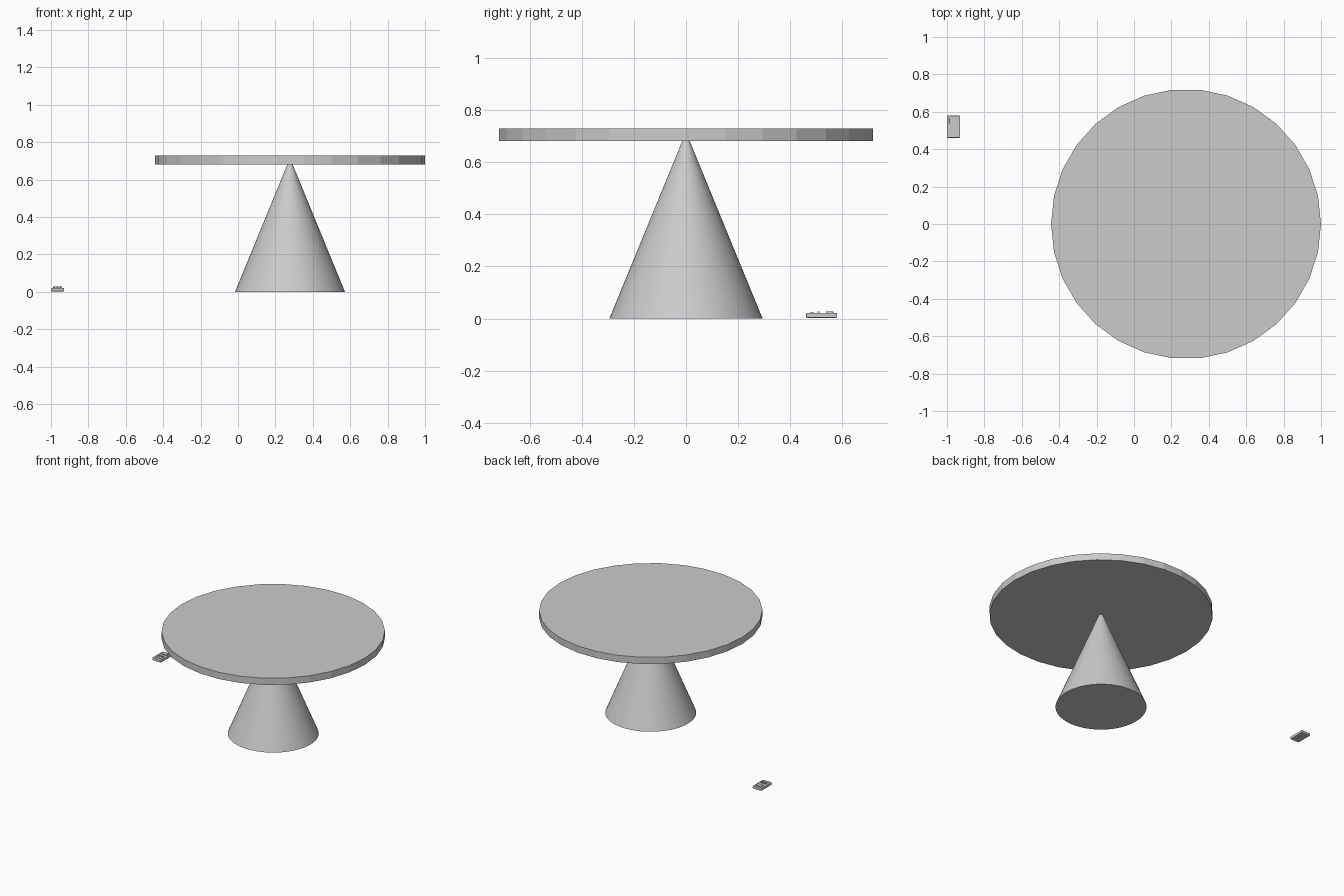
import bpy, bmesh, math

if "Cube" in bpy.data.objects:
    bpy.data.objects.remove(bpy.data.objects["Cube"])

CX = 0.278  # table axis


def frustum(name, sides, r0, r1, z0, z1, x=0.0, y=0.0, smooth=False):
    """Capped frustum with its first vertex on +x."""
    bm = bmesh.new()
    rings = []
    for r, z in ((r0, z0), (r1, z1)):
        rings.append([bm.verts.new((r * math.cos(2 * math.pi * i / sides),
                                    r * math.sin(2 * math.pi * i / sides), z))
                      for i in range(sides)])
    lo, hi = rings
    for i in range(sides):
        j = (i + 1) % sides
        f = bm.faces.new((lo[i], lo[j], hi[j], hi[i]))
        f.smooth = smooth
    bm.faces.new(lo[::-1])
    bm.faces.new(hi)
    me = bpy.data.meshes.new(name)
    bm.to_mesh(me)
    bm.free()
    ob = bpy.data.objects.new(name, me)
    ob.location = (x, y, 0)
    bpy.context.collection.objects.link(ob)
    return ob


def box(name, x, y, z0, z1, sx, sy, bevel=0.0):
    bm = bmesh.new()
    bmesh.ops.create_cube(bm, size=1)
    bmesh.ops.scale(bm, vec=(sx, sy, z1 - z0), verts=bm.verts)
    me = bpy.data.meshes.new(name)
    bm.to_mesh(me)
    bm.free()
    ob = bpy.data.objects.new(name, me)
    ob.location = (x, y, (z0 + z1) / 2)
    bpy.context.collection.objects.link(ob)
    if bevel:
        m = ob.modifiers.new("bevel", "BEVEL")
        m.width = bevel
        m.segments = 2
    return ob


# table: 30-sided flat top on a smooth cone
frustum("table_top", 30, 0.7215, 0.7215, 0.681, 0.729, CX)
ob = frustum("cone_base", 64, 0.294, 0.014, 0.0, 0.682, CX, smooth=True)
for e in ob.data.edges:
    a, b = (ob.data.vertices[v].co.z for v in e.vertices)
    e.use_edge_sharp = abs(a - b) < 1e-5

# small handheld device lying on the floor
DX, DY = -0.965, 0.52
box("device_body", DX, DY, 0.003, 0.022, 0.07, 0.119, 0.004)
box("device_screen", DX, DY + 0.031, 0.02, 0.028, 0.046, 0.028, 0.001)
for sx in (-1, 0, 1):
    box("device_key", DX + sx * 0.018, DY - 0.012, 0.02, 0.028, 0.011, 0.008)
    box("device_lower_key", DX + sx * 0.018, DY - 0.037, 0.02, 0.025, 0.011, 0.012)
